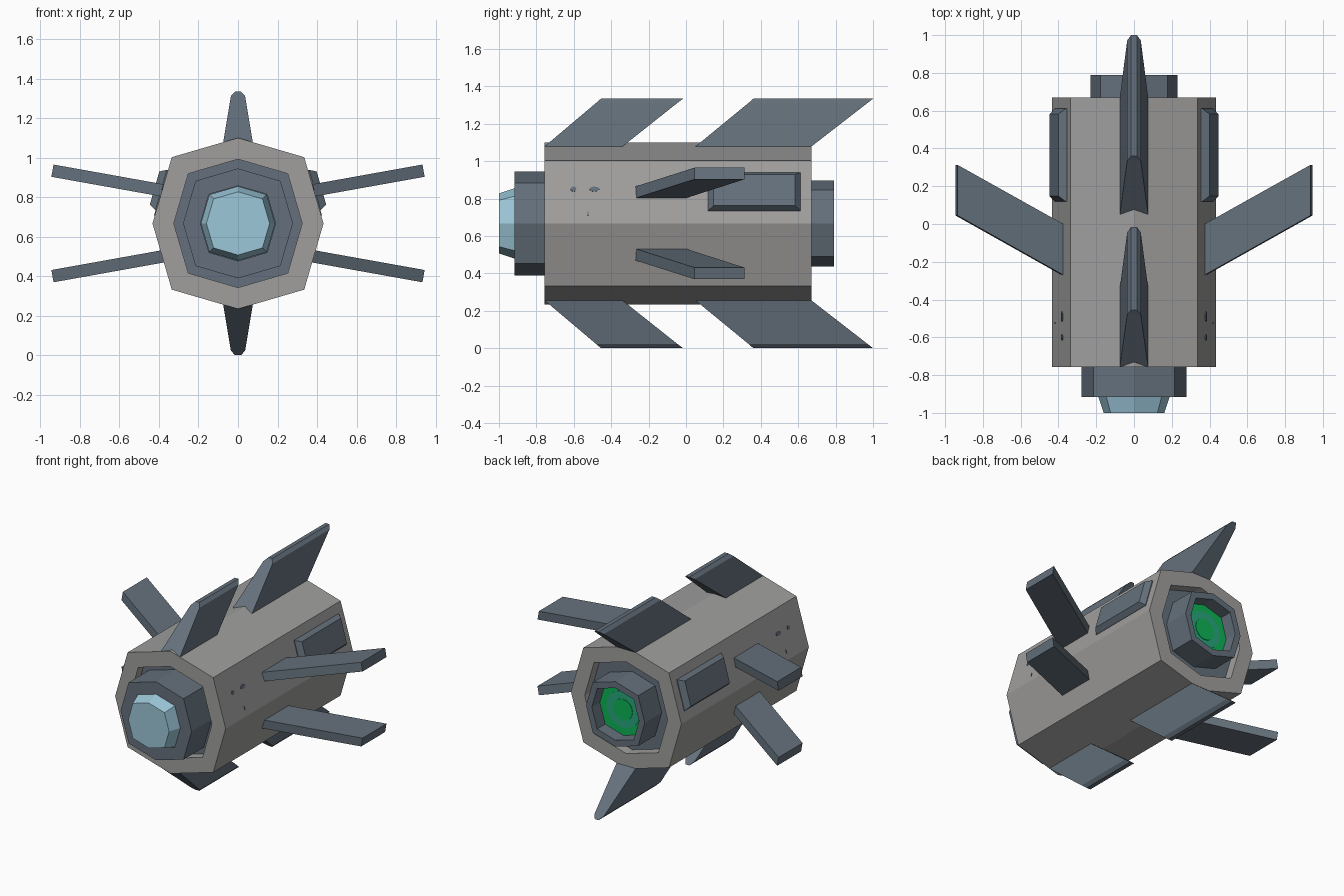
import bpy, bmesh, math
from mathutils import Vector

if "Cube" in bpy.data.objects:
    bpy.data.objects.remove(bpy.data.objects["Cube"])

CZ = 0.667  # height of the hull axis

def material(name, rgb):
    m = bpy.data.materials.new(name)
    m.diffuse_color = (*rgb, 1)
    m.use_nodes = True
    m.node_tree.nodes["Principled BSDF"].inputs["Base Color"].default_value = m.diffuse_color
    return m

HULL = material("warm_grey", (0.35, 0.345, 0.34))
STEEL = material("blue_steel", (0.128, 0.163, 0.2))
GLASS = material("pale_blue_glass", (0.33, 0.57, 0.69))
GREEN = material("engine_green", (0.004, 0.45, 0.09))
TEAL = material("engine_teal", (0.02, 0.38, 0.2))

def build(name, verts, faces, mat):
    bm = bmesh.new()
    vs = [bm.verts.new(v) for v in verts]
    for f in faces:
        bm.faces.new([vs[i] for i in f])
    bmesh.ops.recalc_face_normals(bm, faces=bm.faces)
    me = bpy.data.meshes.new(name)
    bm.to_mesh(me)
    bm.free()
    me.materials.append(mat)
    ob = bpy.data.objects.new(name, me)
    bpy.context.collection.objects.link(ob)
    return ob

def ring(r, y, n=8):
    """Points around the y axis; eight-sided rings bulge at the diagonals."""
    out = []
    for k in range(n):
        a = k * 2 * math.pi / n
        q = r * (1.095 if n == 8 and k % 2 else 1)
        out.append((q * math.sin(a), y, CZ + q * math.cos(a)))
    return out

def lathe(name, profile, mat, closed=False, n=8):
    """Skin (radius, y) rings; closed joins last to first, otherwise the ends are capped."""
    m = len(profile)
    verts = [p for r, y in profile for p in ring(r, y, n)]
    faces = []
    for i in range(m if closed else m - 1):
        j = (i + 1) % m
        for k in range(n):
            l = (k + 1) % n
            faces.append((i * n + k, i * n + l, j * n + l, j * n + k))
    if not closed:
        faces += [tuple(range(n)), tuple(range((m - 1) * n, m * n))]
    return build(name, verts, faces, mat)

def loft(name, sections, mat):
    """Skin a stack of four-cornered sections with end caps."""
    m = len(sections)
    faces = [(0, 1, 2, 3), tuple(range(4 * m - 4, 4 * m))]
    for i in range(m - 1):
        for k in range(4):
            l = (k + 1) % 4
            faces.append((4 * i + k, 4 * i + l, 4 * i + 4 + l, 4 * i + 4 + k))
    return build(name, [p for s in sections for p in s], faces, mat)

# Hull tube with recessed ends
lathe("hull", [(0.433, -0.757), (0.433, 0.67), (0.325, 0.67), (0.325, -0.757)], HULL, True)
lathe("front_recess_floor", [(0.326, -0.69), (0.326, -0.67)], STEEL)
lathe("rear_recess_floor", [(0.326, 0.58), (0.326, 0.60)], STEEL)

# Nose collar and window
lathe("nose_collar", [(0.278, -0.68), (0.278, -0.917), (0.19, -0.917), (0.19, -0.68)], STEEL, True)
lathe("nose_window", [(0.188, -0.88), (0.188, -0.917), (0.16, -1.0)], GLASS)

# Engine ring and glowing exhaust
lathe("engine_ring", [(0.23, 0.59), (0.23, 0.79), (0.185, 0.79), (0.185, 0.59)], STEEL, True)
lathe("exhaust_outer", [(0.186, 0.60), (0.186, 0.70)], GREEN)
lathe("exhaust_middle", [(0.13, 0.70), (0.13, 0.704)], TEAL, n=16)
lathe("exhaust_core", [(0.075, 0.70), (0.075, 0.708)], GREEN, n=16)

# Swept fins above and below: (height from axis, half width, front y, rear y)
FINS = {
    "front": [(0.411, 0.075, -0.757, -0.34), (0.645, 0.036, -0.48, -0.045), (0.667, 0.015, -0.455, -0.015)],
    "rear": [(0.411, 0.075, 0.05, 0.67), (0.645, 0.036, 0.335, 0.972), (0.667, 0.015, 0.36, 1.0)],
}
for place, levels in FINS.items():
    for label, s in (("upper", 1), ("lower", -1)):
        loft(f"{label}_{place}_fin",
             [[(-w, a, CZ + s * h), (w, a, CZ + s * h), (w, b, CZ + s * h), (-w, b, CZ + s * h)]
              for h, w, a, b in levels], STEEL)

for side, sx in (("right", 1), ("left", -1)):
    # Side wings, two per side
    for label, s in (("upper", 1), ("lower", -1)):
        def section(xlo, zlo, xhi, zhi, a, b):
            return [(sx * x, y, CZ + s * z) for x, z, y in
                    ((xlo, zlo, a), (xhi, zhi, a), (xhi, zhi, b), (xlo, zlo, b))]
        loft(f"{side}_{label}_wing",
             [section(0.375, 0.134, 0.365, 0.196, -0.275, -0.005),
              section(0.945, 0.236, 0.934, 0.298, 0.045, 0.313)], STEEL)

    # Frame lying on the tilted upper side face
    normal = Vector((0.962 * sx, 0, 0.274))
    up = Vector((-0.274 * sx, 0, 0.962))

    def on_face(y, z, u=0.0, t=0.0):
        base = Vector((sx * (0.433 - 0.291 * (z - CZ)), y, z))
        return tuple(base + up * u + normal * t)

    # Bevelled side panel
    loft(f"{side}_panel",
         [[on_face(0.365 + p * hy, 0.835, q * hu, t) for p, q in ((-1, -1), (1, -1), (1, 1), (-1, 1))]
          for hy, hu, t in ((0.247, 0.106, -0.01), (0.247, 0.106, 0.005), (0.218, 0.087, 0.04))], STEEL)

    # Small marker plates
    for label, y, z, hy, hu in (("front", -0.602, 0.85, 0.016, 0.014),
                                ("rear", -0.49, 0.85, 0.027, 0.014),
                                ("slot", -0.524, 0.72, 0.002, 0.014)):
        n = 8
        pts = [on_face(y + hy * math.cos(k * math.tau / n), z, hu * math.sin(k * math.tau / n), t)
               for t in (-0.002, 0.004) for k in range(n)]
        faces = [tuple(range(n)), tuple(range(n, 2 * n))]
        faces += [(k, (k + 1) % n, n + (k + 1) % n, n + k) for k in range(n)]
        build(f"{side}_{label}_marker", pts, faces, STEEL)
